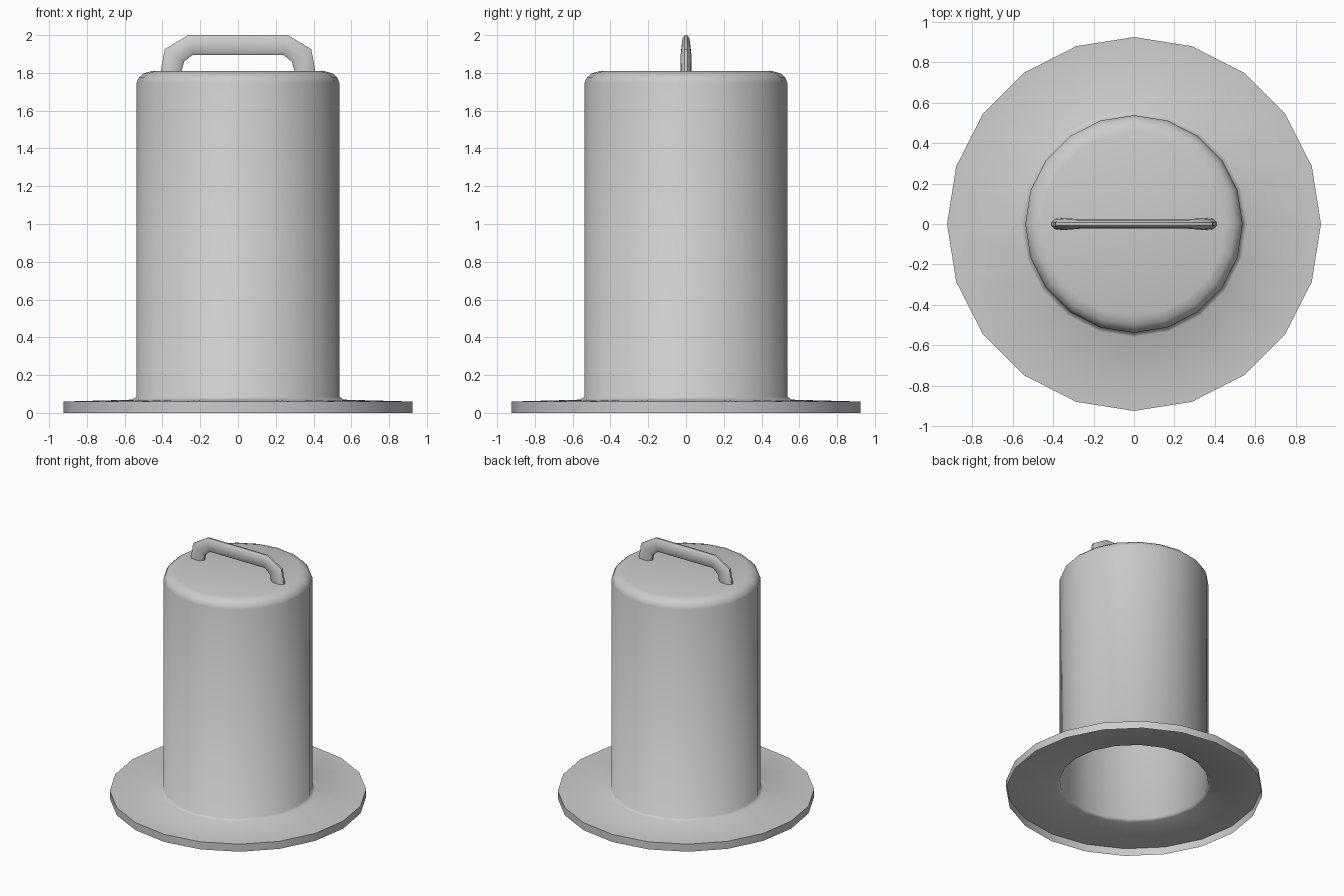
import bpy, bmesh, math
from mathutils import Vector

if "Cube" in bpy.data.objects:
    bpy.data.objects.remove(bpy.data.objects["Cube"])

SIDES = 20


def finish(name, bm, angle):
    bmesh.ops.recalc_face_normals(bm, faces=bm.faces)
    me = bpy.data.meshes.new(name)
    bm.to_mesh(me)
    bm.free()
    ob = bpy.data.objects.new(name, me)
    bpy.context.collection.objects.link(ob)
    bpy.ops.object.select_all(action='DESELECT')
    ob.select_set(True)
    bpy.context.view_layer.objects.active = ob
    bpy.ops.object.shade_smooth_by_angle(angle=math.radians(angle))
    return ob


def bridge(bm, a, b):
    n = len(a)
    for i in range(n):
        j = (i + 1) % n
        bm.faces.new((a[i], a[j], b[j], b[i]))


# Body: one thin shell, rim and flange below, hollow cylinder, rounded closed top
profile = [(0.925, 0), (0.925, 0.06), (0.56, 0.07), (0.538, 0.085),
           (0.538, 1.745), (0.525, 1.775), (0.50, 1.797), (0.455, 1.81)]
bm = bmesh.new()
rings = [[bm.verts.new((r * math.cos(math.tau * i / SIDES),
                        r * math.sin(math.tau * i / SIDES), z))
          for i in range(SIDES)] for r, z in profile]
for a, b in zip(rings, rings[1:]):
    bridge(bm, a, b)
bm.faces.new(rings[-1])
finish("flanged_shell", bm, 60)

# Carry handle: bevelled section swept through (outer, inner, half width) stations
left = [((-0.41, 1.805), (-0.30, 1.805), 0.030),
        ((-0.388, 1.925), (-0.285, 1.86), 0.029),
        ((-0.264, 2.0), (-0.24, 1.895), 0.022)]
right = [((-o[0], o[1]), (-i[0], i[1]), w) for o, i, w in reversed(left)]
section = [(0, .3), (.17, .85), (.5, 1), (.82, .85), (1, .3)]
section += [(t, -s) for t, s in reversed(section)]
bm = bmesh.new()
rings = []
for o, i, w in left + right:
    o, i = Vector((o[0], 0, o[1])), Vector((i[0], 0, i[1]))
    rings.append([bm.verts.new(o.lerp(i, t) + Vector((0, w * s, 0))) for t, s in section])
for a, b in zip(rings, rings[1:]):
    bridge(bm, a, b)
bm.faces.new(rings[0])
bm.faces.new(rings[-1])
finish("carry_handle", bm, 40)
